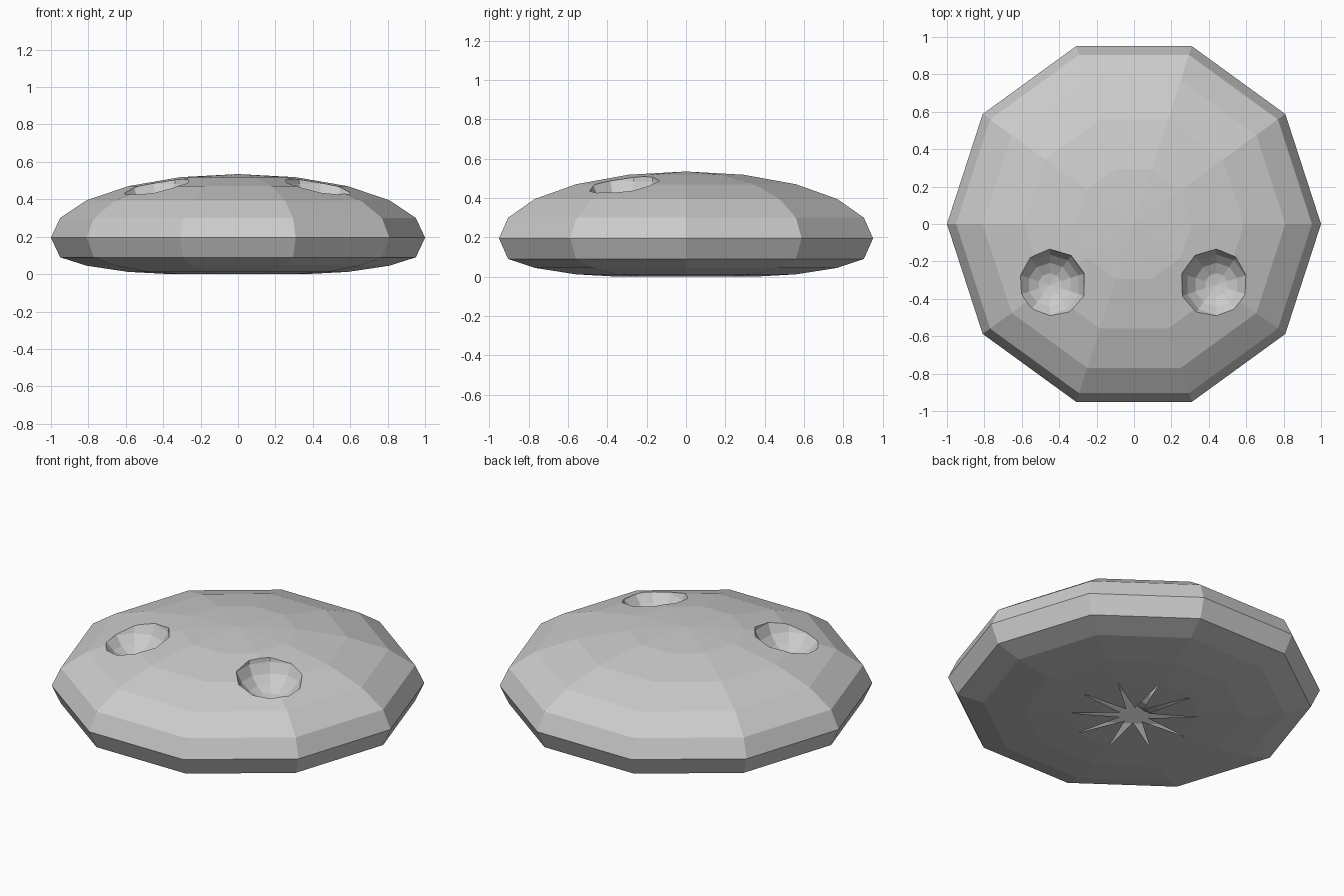
import bpy, bmesh
from math import sin, cos, pi

if "Cube" in bpy.data.objects:
    bpy.data.objects.remove(bpy.data.objects["Cube"])

SIDES = 10
bm = bmesh.new()


def ring(r, z, shift=0.0):
    return [bm.verts.new((r * cos(2 * pi * (i + shift) / SIDES),
                          r * sin(2 * pi * (i + shift) / SIDES), z)) for i in range(SIDES)]


# Flattened dome: domed upper half, shallower underside
upper = [(sin(k * pi / 10), 0.195 + 0.34 * cos(k * pi / 10)) for k in range(1, 6)]
lower = [(0.951, 0.09), (0.809, 0.045), (0.588, 0.012), (0.36, 0.0)]
rings = [ring(r, z) for r, z in upper + lower]
top = bm.verts.new((0, 0, 0.535))
valleys = ring(0.075, 0.0, 0.5)
tips = rings[-1]
for i in range(SIDES):
    j = (i + 1) % SIDES
    bm.faces.new((top, rings[0][i], rings[0][j]))
    for a, b in zip(rings, rings[1:]):
        bm.faces.new((a[i], b[i], b[j], a[j]))
    # Underside leaves a star-shaped opening
    bm.faces.new((tips[i], valleys[i], tips[j]))

# Temporary star cap keeps the body closed while the hollows are cut
bm.faces.new([v for pair in zip(tips, valleys) for v in pair][::-1])
bmesh.ops.recalc_face_normals(bm, faces=bm.faces[:])
mesh = bpy.data.meshes.new("body")
bm.to_mesh(mesh)
bm.free()
body = bpy.data.objects.new("body", mesh)
bpy.context.collection.objects.link(body)

# Two bowl-shaped hollows near the front
for side in (-1, 1):
    bpy.ops.mesh.primitive_uv_sphere_add(segments=SIDES, ring_count=10, radius=0.2,
                                         location=(side * 0.445 - 0.005, -0.325, 0.545))
    cutter = bpy.context.object
    cutter.name = "hollow_cutter"
    cutter.hide_render = True
    mod = body.modifiers.new("hollow", 'BOOLEAN')
    mod.operation = 'DIFFERENCE'
    mod.solver = 'EXACT'
    mod.object = cutter
    bpy.context.view_layer.objects.active = body
    bpy.ops.object.modifier_apply(modifier=mod.name)
    bpy.data.objects.remove(cutter)

# Open the star
bm = bmesh.new()
bm.from_mesh(body.data)
star = [f for f in bm.faces if all(abs(v.co.z) < 1e-4 for v in f.verts) and len(f.verts) > 3]
bmesh.ops.delete(bm, geom=star, context='FACES_ONLY')
bm.to_mesh(body.data)
bm.free()
